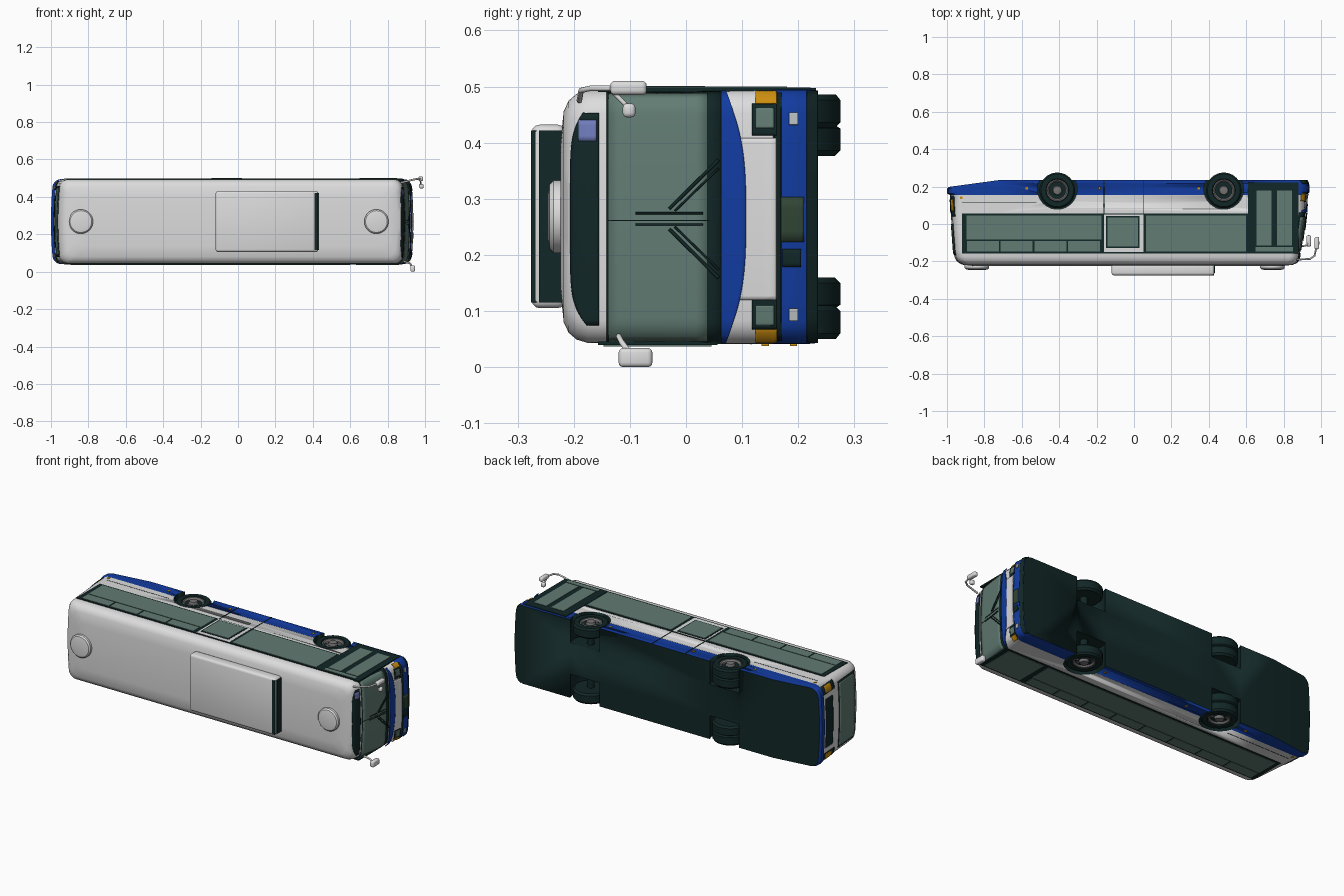
import bpy, bmesh, math
from mathutils import Vector

if "Cube" in bpy.data.objects:
    bpy.data.objects.remove(bpy.data.objects["Cube"])

ZC = 0.268          # bus lies on its side: length x, up is -y, width along z


def mat(name, c):
    m = bpy.data.materials.new(name)
    m.diffuse_color = (*c, 1)
    m.use_nodes = True
    m.node_tree.nodes["Principled BSDF"].inputs["Base Color"].default_value = m.diffuse_color
    return m


WHITE = mat("white paint", (0.72, 0.72, 0.72))
BLUE = mat("blue paint", (0.006, 0.045, 0.36))
DARK = mat("dark rubber", (0.006, 0.02, 0.02))
GLASS = mat("green glass", (0.12, 0.2, 0.17))
ORANGE = mat("orange lamp", (0.6, 0.27, 0.005))
RIM = mat("rim grey", (0.18, 0.17, 0.17))
OLIVE = mat("plate olive", (0.03, 0.06, 0.035))
LAMP = mat("lamp silver", (0.5, 0.52, 0.52))
SIGN = mat("sign blue", (0.16, 0.2, 0.5))


def finish(name, bm, mats, angle=35):
    bmesh.ops.recalc_face_normals(bm, faces=bm.faces)
    me = bpy.data.meshes.new(name)
    bm.to_mesh(me)
    bm.free()
    o = bpy.data.objects.new(name, me)
    bpy.context.collection.objects.link(o)
    for m in mats:
        me.materials.append(m)
    bpy.ops.object.select_all(action='DESELECT')
    o.select_set(True)
    bpy.context.view_layer.objects.active = o
    bpy.ops.object.shade_smooth_by_angle(angle=math.radians(angle))
    return o


def box(name, m, x0, x1, y0, y1, z0, z1, bevel=0, seg=3):
    bm = bmesh.new()
    bmesh.ops.create_cube(bm, size=1)
    for v in bm.verts:
        v.co = ((x0 + x1) / 2 + v.co.x * (x1 - x0), (y0 + y1) / 2 + v.co.y * (y1 - y0),
                (z0 + z1) / 2 + v.co.z * (z1 - z0))
    if bevel:
        bmesh.ops.bevel(bm, geom=bm.edges[:], offset=bevel, segments=seg, profile=0.5, affect='EDGES')
    return finish(name, bm, [m])


def side(name, m, x0, x1, y0, y1, off, s=1):
    """Thin plate on one long side of the body."""
    a, b = ZC + s * 0.222, ZC + s * (0.227 + off)
    return box(name, m, x0, x1, y0, y1, min(a, b), max(a, b))


def tube(name, m, pts, r):
    cu = bpy.data.curves.new(name, 'CURVE')
    cu.dimensions, cu.bevel_depth, cu.bevel_resolution, cu.use_fill_caps = '3D', r, 2, True
    sp = cu.splines.new('POLY')
    sp.points.add(len(pts) - 1)
    for p, q in zip(sp.points, pts):
        p.co = (*q, 1)
    cu.materials.append(m)
    o = bpy.data.objects.new(name, cu)
    bpy.context.collection.objects.link(o)


def lathe(name, m, prof, x, y, z, s=1, n=40):
    """Revolve (radius, depth) points about an axis along z."""
    bm = bmesh.new()
    rings = [[bm.verts.new((x + r * math.cos(2 * math.pi * i / n), y + r * math.sin(2 * math.pi * i / n), z + s * d))
              for i in range(n)] for r, d in prof]
    for a, b in zip(rings, rings[1:]):
        for i in range(n):
            bm.faces.new((a[i], a[(i + 1) % n], b[(i + 1) % n], b[i]))
    bm.faces.new(rings[0])
    bm.faces.new(rings[-1])
    return finish(name, bm, [m])


# Body profile rows: y, front x, rear x, half width
ROWS = [(0.235, 0.925, -0.99, 0.225), (0.215, 0.935, -1.0, 0.227), (0.168, 0.935, -1.0, 0.227),
        (0.155, 0.922, -0.985, 0.227), (0.06, 0.917, -0.98, 0.227), (-0.14, 0.89, -0.965, 0.226),
        (-0.175, 0.886, -0.96, 0.225), (-0.195, 0.88, -0.95, 0.219), (-0.209, 0.87, -0.935, 0.207),
        (-0.218, 0.85, -0.915, 0.188), (-0.224, 0.8, -0.86, 0.13)]
R = 0.042


def row_at(y):
    for a, b in zip(ROWS, ROWS[1:]):
        if b[0] <= y <= a[0]:
            t = (a[0] - y) / (a[0] - b[0])
            return [p + (q - p) * t for p, q in zip(a, b)]
    return ROWS[-1]


def surf(y, dz, end=1, off=0):
    """Point on the front (end=1) or rear (-1) face at height y, dz from the centre line."""
    _, xf, xr, h = row_at(y)
    d = min(abs(dz), h)
    a = math.asin(max(0, min(1, (d - (h - R)) / R)))
    x = abs(xf if end > 0 else xr) - 0.012 * (d / h) ** 2 - R * (1 - math.cos(a)) + off * math.cos(a)
    return Vector((end * x, y, ZC + math.copysign(d + off * math.sin(a), dz)))


# Body: stacked rounded outlines, capped across the width
bm = bmesh.new()
rings = []
for y, xf, xr, h in ROWS:
    ds = [(h - R) * k / 4 for k in range(5)] + [h - R + R * math.sin(k * math.pi / 12) for k in range(1, 7)]
    half = [surf(y, d, 1) for d in ds] + [Vector((-0.72, y, ZC + h))] + [surf(y, d, -1) for d in reversed(ds)]
    full = half + [Vector((p.x, p.y, 2 * ZC - p.z)) for p in reversed(half[1:-1])]
    for p in full:      # underside rises toward the tail
        if y > 0.16 and p.x < -0.72:
            p.y -= (-0.72 - p.x) / 0.28 * 0.038 * (y - 0.16) / 0.075
    rings.append([bm.verts.new(p) for p in full])
n, N = len(rings[0]), len(half)
for k, (a, b) in enumerate(zip(rings, rings[1:])):
    for i in range(n):
        f = bm.faces.new((a[i], a[(i + 1) % n], b[(i + 1) % n], b[i]))
        f.material_index = 1 if k < 3 else 0
for ring, mi in ((rings[0], 2), (rings[-1], 0)):
    for i in range(N - 1):
        vs = list(dict.fromkeys((ring[i], ring[i + 1], ring[(n - i - 1) % n], ring[(n - i) % n])))
        bm.faces.new(vs).material_index = mi
body = finish("body", bm, [WHITE, BLUE, DARK], 30)

# Wheel arches cut from the body, then the wheels
for wx, w, nm in ((0.48, 0.06, "front"), (-0.41, 0.11, "rear")):
    for s in (1, -1):
        cut = lathe("arch_cutter", DARK, [(0.106, 0), (0.106, 0.3)], wx, 0.185, ZC + s * 0.09, s)
        cut.data.materials.clear()
        for m in (WHITE, BLUE, DARK):
            cut.data.materials.append(m)
        for p in cut.data.polygons:
            p.material_index = 2
        md = body.modifiers.new("arch", 'BOOLEAN')
        md.operation, md.object, md.solver = 'DIFFERENCE', cut, 'EXACT'
        bpy.context.view_layer.objects.active = body
        bpy.ops.object.modifier_apply(modifier="arch")
        bpy.data.objects.remove(cut)
        z = ZC + s * 0.218
        tyre = [(0.05, -w), (0.085, -w), (0.095, -w + 0.01), (0.095, -0.01), (0.087, 0), (0.062, 0), (0.056, -0.012)]
        if nm == "rear":
            tyre[3:3] = [(0.095, -0.061), (0.086, -0.055), (0.095, -0.049)]
        lathe(nm + "_tyre", DARK, tyre, wx, 0.18, z, s)
        lathe(nm + "_rim", RIM, [(0.058, -0.02), (0.058, -0.004), (0.052, -0.004), (0.045, -0.012),
                                 (0.026, -0.012), (0.022, 0.002), (0.012, 0.004)], wx, 0.18, z, s)
    tube(nm + "_axle", DARK, [(wx, 0.18, 0.1), (wx, 0.18, 0.44)], 0.02)


def patch(name, m, z0, z1, y0, y1, off, end=1, nz=40, ny=8):
    """Plate hugging the front or rear; y0 and y1 may be functions of dz."""
    bm = bmesh.new()
    g = []
    for i in range(nz + 1):
        dz = z0 + (z1 - z0) * i / nz
        a, b = (f(dz) if callable(f) else f for f in (y0, y1))
        g.append([bm.verts.new(surf(a + (b - a) * j / ny, dz, end, off)) for j in range(ny + 1)])
    for p, q in zip(g, g[1:]):
        for j in range(ny):
            bm.faces.new((p[j], q[j], q[j + 1], p[j + 1]))
    o = finish(name, bm, [m])
    if (o.data.polygons[0].normal.x > 0) != (end > 0):
        o.data.flip_normals()
    md = o.modifiers.new("thick", 'SOLIDIFY')
    md.thickness, md.offset = 0.004, -1


# Front face
patch("destination_sign", DARK, -0.193, 0.185, lambda d: -0.207 + 0.03 * abs(d / 0.193) ** 6, -0.155, 0.003)
patch("sign_display", SIGN, 0.135, 0.172, -0.192, -0.16, 0.005, nz=4)
patch("windshield_frame", DARK, -0.223, 0.222, -0.142, 0.062, 0.002, nz=56)
patch("windshield", GLASS, -0.219, 0.217, -0.138, 0.038, 0.004, nz=56)
patch("windshield_seam", DARK, -0.008, -0.006, -0.138, 0.04, 0.005, nz=2)
patch("front_panel", WHITE, -0.148, 0.14, 0.065, 0.16, 0.008)
patch("front_blue_curve", BLUE, -0.218, 0.217, 0.062, lambda d: 0.107 - 0.036 * (abs(d) / 0.218) ** 3, 0.01)
patch("bumper_gap", DARK, -0.22, 0.22, 0.157, 0.17, 0.002)
patch("bumper_lower", DARK, -0.222, 0.222, 0.216, 0.235, 0.003)
patch("number_plate", OLIVE, -0.045, 0.035, 0.169, 0.21, 0.004, nz=4)
patch("tow_cover", DARK, -0.09, -0.058, 0.172, 0.205, 0.004, nz=4)
for s in (1, -1):
    def pair(name, m, a, b, *r):
        patch(name, m, min(s * a, s * b), max(s * a, s * b), *r, nz=10)
    pair("headlamp_housing", DARK, 0.145, 0.2, 0.118, 0.16, 0.004)
    pair("headlamp", GLASS, 0.158, 0.193, 0.124, 0.156, 0.006)
    pair("turn_signal", ORANGE, 0.2, 0.22, 0.124, 0.16, 0.006)
    pair("fog_lamp", LAMP, 0.164, 0.186, 0.184, 0.2, 0.004)
    # Rear lamps
    pair("rear_lamp_housing", DARK, 0.17, 0.215, 0.04, 0.15, 0.003, -1)
    pair("rear_lamp", ORANGE, 0.175, 0.21, 0.07, 0.13, 0.005, -1)
    # Wipers
    zw = lambda d: ZC - 0.004 + s * d
    tube("wiper_arm", DARK, [(0.924, 0.058, zw(0.105)), (0.914, -0.03, zw(0.018))], 0.003)
    tube("wiper_link", DARK, [(0.922, 0.058, zw(0.09)), (0.914, -0.02, zw(0.014))], 0.002)
    tube("wiper_blade", DARK, [(0.904, -0.09, zw(0.01)), (0.919, 0.03, zw(0.01))], 0.002)

# Rear face
patch("rear_window_frame", DARK, -0.19, 0.19, -0.165, 0.0, 0.002, -1)
patch("rear_window", GLASS, -0.18, 0.18, -0.157, -0.008, 0.004, -1)
patch("engine_grille", DARK, -0.14, 0.14, 0.06, 0.13, 0.002, -1)

# Side with the doors (+z)
side("rear_window_band", DARK, -0.92, -0.165, -0.157, 0.056, 0.002)
side("rear_side_glass", GLASS, -0.895, -0.175, -0.084, 0.045, 0.004)
for i in range(4):
    side("sliding_pane", GLASS, -0.893 + 0.18 * i, -0.722 + 0.18 * i, -0.147, -0.09, 0.004)
side("front_window_band", DARK, 0.055, 0.61, -0.157, 0.056, 0.002)
side("front_side_glass", GLASS, 0.065, 0.6, -0.147, 0.045, 0.004)
side("middle_door_edge", DARK, -0.165, 0.055, -0.157, 0.056, 0.002)
side("middle_door", WHITE, -0.16, 0.05, -0.15, 0.05, 0.003)
side("middle_door_glass_frame", DARK, -0.15, 0.03, -0.128, 0.042, 0.004)
side("middle_door_glass", GLASS, -0.142, 0.022, -0.12, 0.034, 0.006)
for x in (-0.162, 0.05):
    side("middle_door_seam", DARK, x, x + 0.004, 0.05, 0.232, 0.002)
side("front_door", DARK, 0.61, 0.88, -0.157, 0.222, 0.003)
side("front_door_glass_a", GLASS, 0.655, 0.735, -0.115, 0.18, 0.005)
side("front_door_glass_b", GLASS, 0.765, 0.845, -0.115, 0.18, 0.005)
side("front_door_top_glass", GLASS, 0.65, 0.85, -0.147, -0.122, 0.005)

# Driver's side (-z)
side("far_window_band", DARK, -0.92, 0.88, -0.157, 0.056, 0.002, -1)
side("far_glass", GLASS, -0.895, 0.6, -0.084, 0.045, 0.004, -1)
for i in range(8):
    side("far_sliding_pane", GLASS, -0.893 + 0.187 * i, -0.716 + 0.187 * i, -0.147, -0.09, 0.004, -1)
side("driver_window", GLASS, 0.63, 0.86, -0.147, 0.045, 0.004, -1)

# Side markers and lower panel seams
for s in (1, -1):
    for x in (-0.93, -0.58, -0.19, 0.34):
        side("side_marker", ORANGE, x, x + 0.012, 0.185 if x > -0.9 else 0.135, 0.198 if x > -0.9 else 0.148, 0.003, s)
    side("panel_seam", DARK, -0.92, -0.52, 0.115, 0.117, 0.001, s)

# Roof unit and hatches
box("roof_unit", WHITE, -0.12, 0.43, -0.275, -0.215, 0.105, 0.432, 0.014)
box("roof_unit_intake", DARK, 0.4, 0.434, -0.262, -0.222, 0.115, 0.422)
box("roof_unit_vent", DARK, 0.41, 0.428, -0.2765, -0.262, 0.115, 0.422)
for x in (-0.84, 0.74):
    h = lathe("roof_hatch", WHITE, [(0.065, 0), (0.065, 0.016), (0.058, 0.023), (0.04, 0.026)], 0, 0, 0)
    h.rotation_euler = (math.pi / 2, 0, 0)
    h.location = (x, -0.22, 0.268)

# Mirrors on arms
tube("door_mirror_arm", WHITE, [(0.87, -0.19, 0.475), (0.94, -0.187, 0.493), (0.965, -0.17, 0.497), (0.978, -0.11, 0.497)], 0.005)
box("door_mirror", WHITE, 0.965, 0.99, -0.135, -0.07, 0.485, 0.51, 0.008)
tube("kerb_mirror_arm", WHITE, [(0.975, -0.13, 0.49), (0.978, -0.1, 0.46)], 0.004)
box("kerb_mirror", WHITE, 0.968, 0.992, -0.113, -0.09, 0.445, 0.47, 0.008)
tube("driver_mirror_arm", WHITE, [(0.885, -0.12, 0.055), (0.92, -0.115, 0.045), (0.935, -0.095, 0.018)], 0.005)
box("driver_mirror", WHITE, 0.922, 0.947, -0.12, -0.06, 0.0, 0.034, 0.008)
